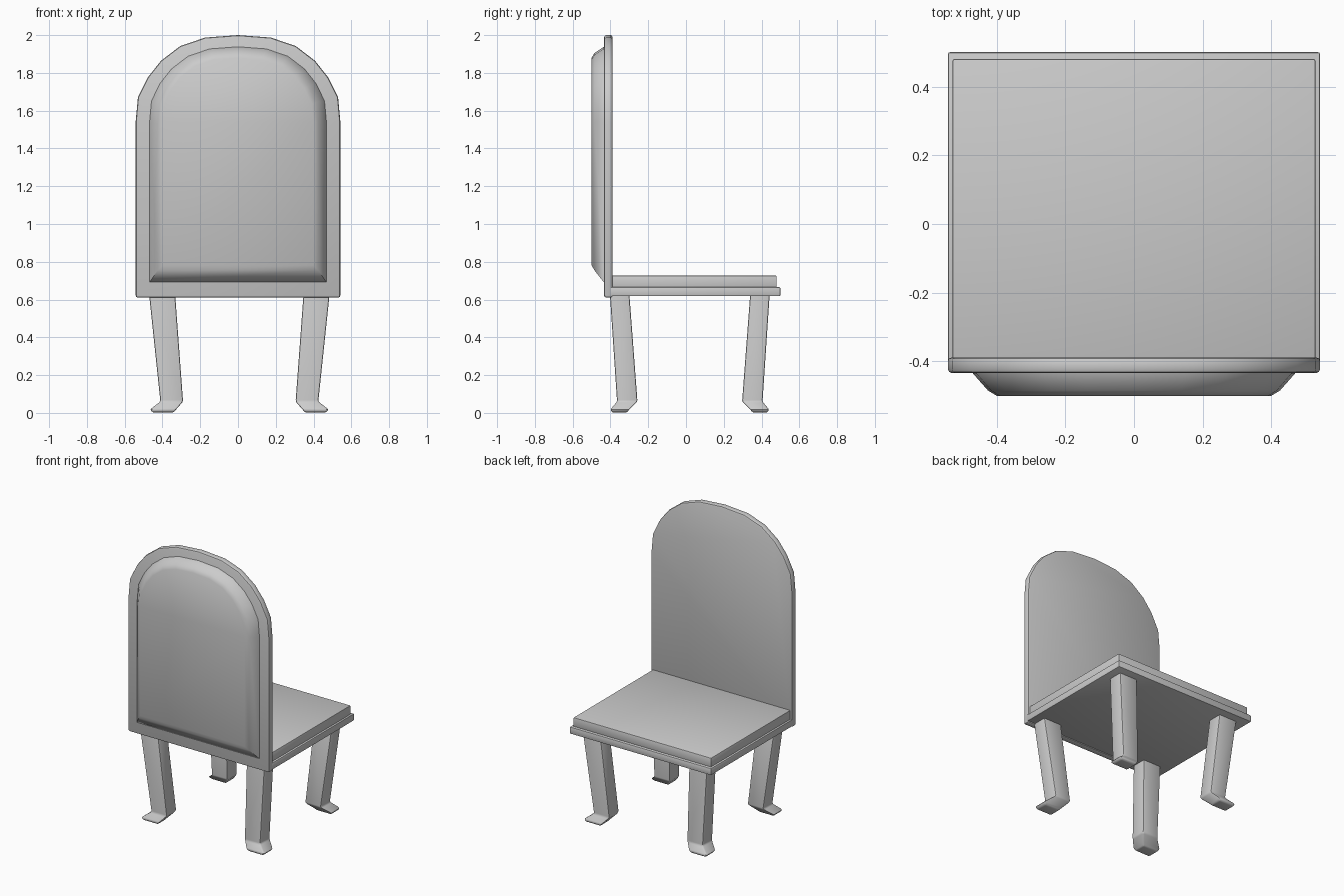
import bpy, bmesh

if "Cube" in bpy.data.objects:
    bpy.data.objects.remove(bpy.data.objects["Cube"])

# Right half of the arched top: (x, z), from shoulder to crown
ARCH = [(0.542, 1.54), (0.53, 1.67), (0.476, 1.778), (0.408, 1.864),
        (0.306, 1.942), (0.174, 1.987), (0.0, 2.0)]


def loft(name, rings, bevel=0.0, segments=2, angle=35):
    """Skin a list of matching rings, cap both ends, soften the edges."""
    bm = bmesh.new()
    loops = [[bm.verts.new(p) for p in ring] for ring in rings]
    n = len(loops[0])
    for a, b in zip(loops, loops[1:]):
        for i in range(n):
            j = (i + 1) % n
            bm.faces.new((a[i], a[j], b[j], b[i]))
    bm.faces.new(loops[0])
    bm.faces.new(loops[-1])
    bmesh.ops.recalc_face_normals(bm, faces=bm.faces)
    mesh = bpy.data.meshes.new(name)
    bm.to_mesh(mesh)
    bm.free()
    obj = bpy.data.objects.new(name, mesh)
    bpy.context.collection.objects.link(obj)
    bpy.ops.object.select_all(action='DESELECT')
    obj.select_set(True)
    bpy.context.view_layer.objects.active = obj
    if bevel:
        mod = obj.modifiers.new("Bevel", 'BEVEL')
        mod.width, mod.segments = bevel, segments
        mod.limit_method = 'ANGLE'
        mod.angle_limit = 0.6
        bpy.ops.object.modifier_apply(modifier=mod.name)
    bpy.ops.object.shade_smooth_by_angle(angle=angle * 3.14159 / 180)
    return obj


def arch_ring(y, half_w, z0, top):
    """Closed arched outline in the plane y."""
    right = [(x * half_w / 0.542, 1.54 + (z - 1.54) * (top - 1.54) / 0.46) for x, z in ARCH]
    left = [(-x, z) for x, z in reversed(right[:-1])]
    pts = [(half_w, z0)] + right + left + [(-half_w, z0)]
    return [(x, y, z) for x, z in pts]


def rect_ring(x0, x1, y0, y1, z):
    return [(x0, y0, z), (x1, y0, z), (x1, y1, z), (x0, y1, z)]


# Backrest panel and its raised pad
loft("backrest_panel", [arch_ring(-0.434, 0.542, 0.61, 2.0),
                        arch_ring(-0.388, 0.542, 0.61, 2.0)], bevel=0.012)
loft("backrest_pad", [arch_ring(-0.42, 0.47, 0.69, 1.94),
                      arch_ring(-0.436, 0.468, 0.692, 1.938),
                      arch_ring(-0.485, 0.425, 0.755, 1.905),
                      arch_ring(-0.5, 0.40, 0.782, 1.88)], angle=50)

# Seat board and cushion
loft("seat_board", [rect_ring(-0.542, 0.542, -0.41, 0.5, z) for z in (0.618, 0.666)], bevel=0.006)
loft("seat_cushion", [rect_ring(-0.528, 0.528, -0.41, 0.48, z) for z in (0.66, 0.727)], bevel=0.005)

# Legs lean inward, then kick out into a flat toe
CX, CY = 0.007, 0.02
SECTIONS = [(0.34, 0.478, 0.32, 0.423, 0.63),
            (0.298, 0.418, 0.277, 0.385, 0.06),
            (0.335, 0.473, 0.32, 0.42, 0.018),
            (0.348, 0.458, 0.333, 0.412, 0.002)]
for sy, front in ((-1, "front"), (1, "rear")):
    for sx, side in ((-1, "left"), (1, "right")):
        rings = [rect_ring(CX + sx * a, CX + sx * b, CY + sy * c, CY + sy * d, z)
                 for a, b, c, d, z in SECTIONS]
        loft(f"{front}_{side}_leg", rings, bevel=0.008)
